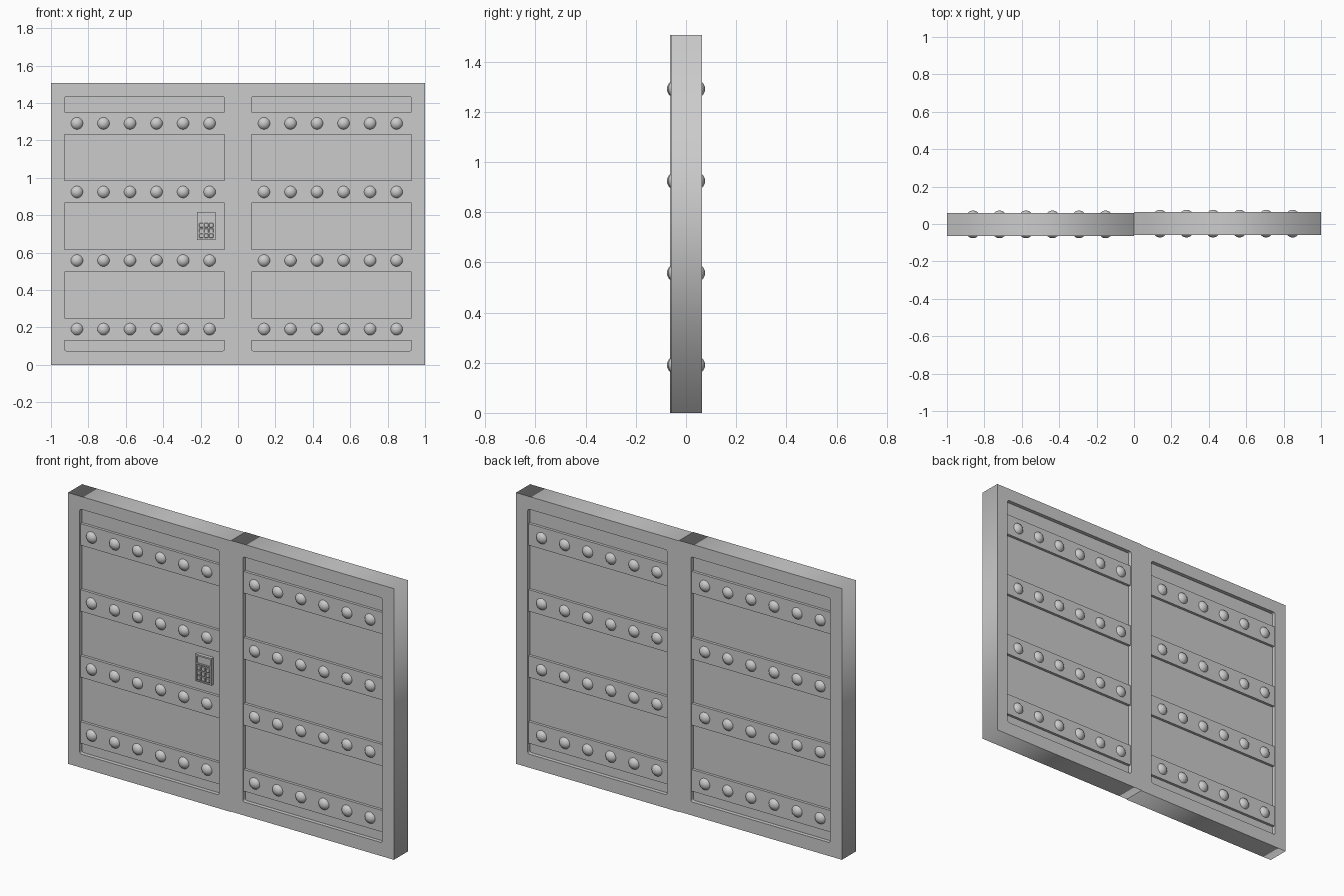
import bpy, math

if "Cube" in bpy.data.objects:
    bpy.data.objects.remove(bpy.data.objects["Cube"])

H = 1.506            # overall height
HALF = 0.0615        # half thickness of a door frame


def box(name, x0, x1, y0, y1, z0, z1, bevel=0):
    bpy.ops.mesh.primitive_cube_add(size=1, location=((x0 + x1) / 2, (y0 + y1) / 2, (z0 + z1) / 2))
    o = bpy.context.object
    o.name = name
    o.scale = (x1 - x0, y1 - y0, z1 - z0)
    bpy.ops.object.transform_apply(location=False, rotation=False, scale=True)
    if bevel:
        m = o.modifiers.new("bevel", 'BEVEL')
        m.width, m.segments = bevel, 1
    return o


def rounded(x0, x1, z0, z1, r, n=4):
    pts = []
    for i, (cx, cz) in enumerate([(x1 - r, z1 - r), (x0 + r, z1 - r), (x0 + r, z0 + r), (x1 - r, z0 + r)]):
        for k in range(n + 1):
            a = math.pi / 2 * (i + k / n)
            pts.append((cx + r * math.cos(a), cz + r * math.sin(a)))
    return pts


def frame(name, outer, inner, dy):
    # flat outline with a hole, extruded through the door thickness
    cu = bpy.data.curves.new(name, 'CURVE')
    cu.dimensions, cu.fill_mode, cu.extrude = '2D', 'BOTH', HALF
    for pts in (outer, inner):
        s = cu.splines.new('POLY')
        s.points.add(len(pts) - 1)
        for p, (x, z) in zip(s.points, pts):
            p.co = (x, z, 0, 1)
        s.use_cyclic_u = True
    o = bpy.data.objects.new(name, cu)
    bpy.context.collection.objects.link(o)
    o.rotation_euler = (math.pi / 2, 0, 0)
    o.location.y = dy
    bpy.ops.object.select_all(action='DESELECT')
    o.select_set(True)
    bpy.context.view_layer.objects.active = o
    bpy.ops.object.convert(target='MESH')


def door(side, cx, dy):
    x0, x1 = cx - 0.5, cx + 0.5
    hx0, hx1 = cx - 0.428, cx + 0.428
    frame(side + "_frame", [(x0, 0), (x1, 0), (x1, H), (x0, H)],
          rounded(hx0, hx1, 0.075, 1.435, 0.01), dy)
    # recessed panel, seen from both faces
    box(side + "_panel", hx0 - 0.01, hx1 + 0.01, dy - 0.04, dy + 0.04, 0.065, 1.445)
    for i in range(4):
        z = 0.191 + i * 0.3667
        # reinforcing bar passing through the panel
        box(f"{side}_bar_{i}", hx0, hx1, dy - 0.055, dy + 0.055, z - 0.06, z + 0.06)
        # domed rivets on both faces
        for j in range(6):
            for s in (-1, 1):
                bpy.ops.mesh.primitive_uv_sphere_add(
                    segments=24, ring_count=12, radius=0.0365,
                    location=(cx - 0.361 + j * 0.1418, dy + s * 0.0375, z))
                bpy.context.object.name = f"{side}_rivet"
                bpy.ops.object.shade_smooth()


# the two doors sit slightly out of line with each other
door("left", -0.5, -0.002)
door("right", 0.5, 0.002)

# keypad on the front of the left door: back plate, rim, display and buttons
KX0, KX1, KZ0, KZ1 = -0.219, -0.121, 0.668, 0.818
box("keypad_plate", KX0, KX1, -0.055, -0.035, KZ0, KZ1)
for n, a in {"left": (KX0, KX0 + 0.008, KZ0, KZ1), "right": (KX1 - 0.008, KX1, KZ0, KZ1),
             "bottom": (KX0, KX1, KZ0, KZ0 + 0.006), "top": (KX0, KX1, KZ1 - 0.008, KZ1),
             "middle": (KX0, KX1, 0.763, 0.770)}.items():
    box("keypad_rim_" + n, a[0], a[1], -0.061, -0.05, a[2], a[3])
for r in range(3):
    for c in range(3):
        x, z = -0.197 + c * 0.027, 0.690 + r * 0.028
        box("keypad_button", x - 0.011, x + 0.011, -0.063, -0.05, z - 0.0115, z + 0.0115, 0.002)
